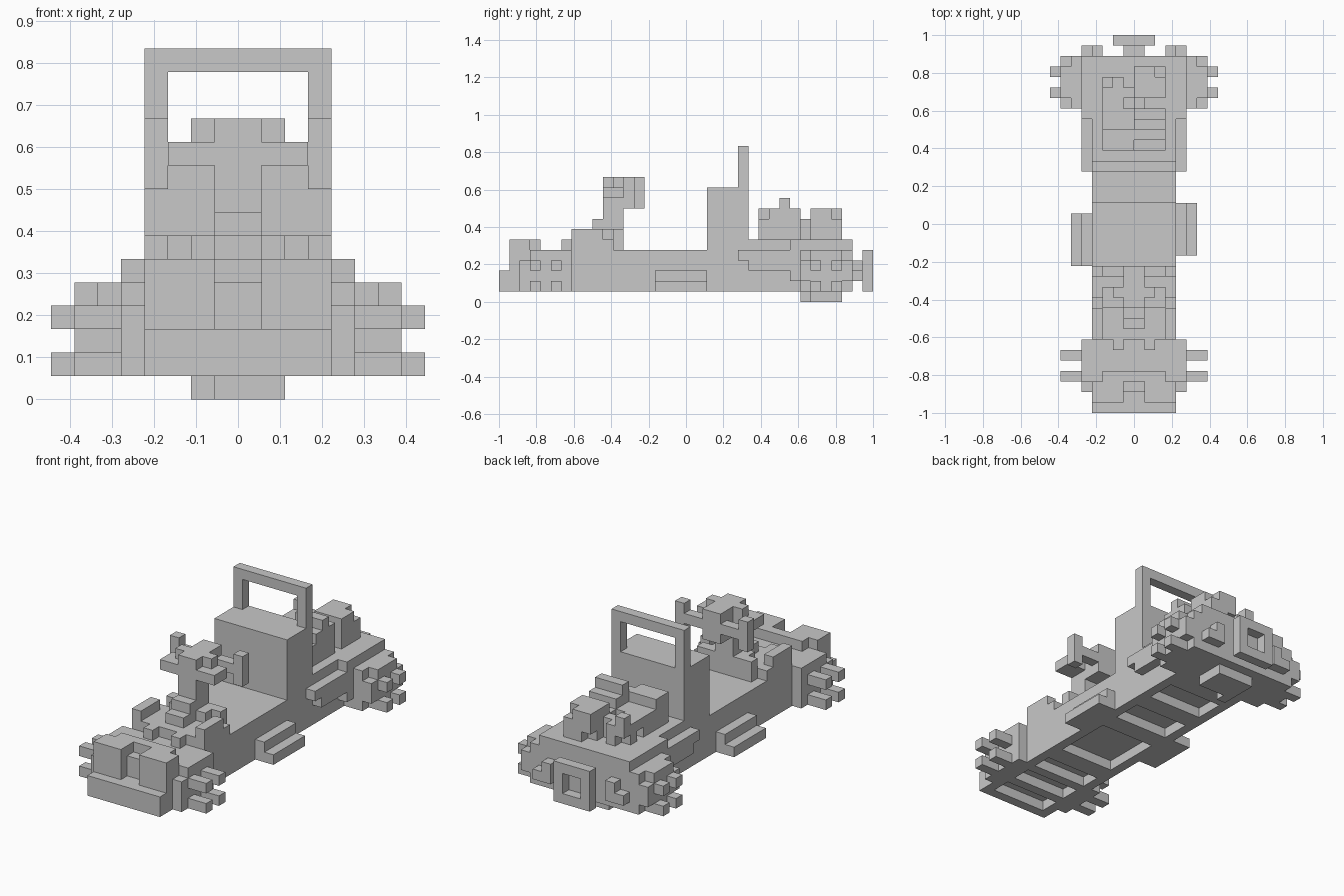
import bpy
import bmesh
from mathutils import Matrix, Vector

UNIT = 1 / 18  # size of one block

cube = bpy.data.objects.get("Cube")
if cube:
    bpy.data.objects.remove(cube, do_unlink=True)

grey = bpy.data.materials.new("plain_grey")
grey.use_nodes = True
colour = (0.58, 0.58, 0.58, 1)
grey.diffuse_color = colour
for node in grey.node_tree.nodes:
    if node.type == "BSDF_PRINCIPLED":
        node.inputs["Base Color"].default_value = colour


def part(name, *blocks, mirror=False):
    """One object made of blocks, each given as x range, y range, z range."""
    bm = bmesh.new()
    for x, y, z in blocks:
        sides = [x, (-x[1], -x[0])] if mirror else [x]
        for side in sides:
            low = Vector((side[0], y[0], z[0])) * UNIT
            high = Vector((side[1], y[1], z[1])) * UNIT
            size = Matrix.Diagonal((*(high - low), 1))
            place = Matrix.Translation((low + high) / 2)
            bmesh.ops.create_cube(bm, size=1, matrix=place @ size)
    mesh = bpy.data.meshes.new(name)
    bm.to_mesh(mesh)
    bm.free()
    mesh.materials.append(grey)
    obj = bpy.data.objects.new(name, mesh)
    bpy.context.scene.collection.objects.link(obj)
    return obj


# Widths centred on the middle line
WIDE, FULL, INNER, NARROW, CORE = [(-w, w) for w in (5, 4, 3, 2, 1)]

# Hull and underside frame with sunken panels
part("hull", (FULL, (-16, 16), (2, 5)))
part("frame_rails", ((3, 4), (-18, 16), (1, 2)), mirror=True)
panels = [(-17, -15), (-14, -12), (-11, -9), (-7, -1), (1, 4), (6, 9)]
starts = [-18] + [p[1] for p in panels]
ends = [p[0] for p in panels] + [16]
part("frame_crossbars", *[(INNER, span, (1, 2)) for span in zip(starts, ends)])

# Nose
part("front_bumper", (FULL, (-18, -17), (1, 3)), (FULL, (-17, -16), (2, 3)))
part("front_lamps", ((1, 4), (-17, -15), (2, 6)), mirror=True)
part("lamp_bridge", (INNER, (-15, -14), (5, 6)))

# Cowl tray with side walls, front teeth and a stepped turret base
part("cowl", (FULL, (-11, -7), (5, 6)))
part("cowl_walls", ((3, 4), (-11, -8), (6, 7)), mirror=True)
part("cowl_teeth", ((1, 2), (-12, -11), (5, 6)), mirror=True)
part("turret_base", (INNER, (-7, -6), (5, 7)), (NARROW, (-8, -7), (6, 7)),
     (CORE, (-10, -8), (6, 7)), (CORE, (-9, -8), (7, 8)))

# Turret on its column
part("turret_column", (CORE, (-8, -6), (6, 9)))
part("turret_head", (CORE, (-8, -4), (9, 12)), (NARROW, (-7, -6), (11, 12)),
     (INNER, (-8, -6), (10, 11)))
part("turret_rear_bar", (INNER, (-5, -4), (10, 11)))
part("turret_poles", ((3, 4), (-5, -4), (9, 12)), mirror=True)

# Cabin and roll bar
part("cabin", (FULL, (2, 6), (5, 11)))
part("roll_bar_posts", ((3, 4), (5, 6), (11, 15)), mirror=True)
part("roll_bar_top", (INNER, (5, 6), (14, 15)))

# Rear body and fenders
part("rear_deck", (FULL, (6, 16), (5, 6)))
part("rear_body", (WIDE, (10, 16), (2, 6)), (WIDE, (11, 16), (1, 2)))
part("rear_fenders", ((4, 5), (5, 6), (4, 5)), ((4, 5), (6, 10), (3, 5)),
     mirror=True)
part("belly_plate", ((-2, -1), (11, 15), (0, 1)), ((-1, 2), (12, 15), (0, 1)))

# Cargo on the rear deck
part("cargo_base", (INNER, (7, 11), (6, 8)))
part("cargo_top", ((-3, 0), (7, 9), (8, 9)), ((0, 3), (8, 11), (8, 9)),
     ((0, 3), (9, 10), (9, 10)))
part("cargo_block", ((0, 3), (12, 14), (6, 9)), ((0, 2), (14, 15), (7, 9)),
     ((1, 3), (14, 15), (6, 8)), ((0, 1), (11, 12), (6, 8)))
part("cargo_cross", ((-3, 0), (12, 13), (6, 8)), ((-2, -1), (11, 14), (6, 8)),
     ((-3, -2), (13, 14), (7, 9)), ((-3, -2), (11, 12), (7, 8)))

# Wheels with their hub lugs
part("front_wheels", ((4, 5), (-16, -11), (1, 4)), ((4, 5), (-15, -11), (4, 5)),
     mirror=True)
part("rear_wheels", ((5, 6), (11, 16), (1, 5)), ((6, 7), (11, 16), (2, 4)),
     ((6, 7), (12, 15), (1, 5)), mirror=True)
for name, reach, rows in (("front", (5, 7), (-15, -13)), ("rear", (7, 8), (12, 14))):
    lugs = [(reach, (y, y + 1), (z, z + 1)) for y in rows for z in (1, 3)]
    part(name + "_wheel_lugs", *lugs, mirror=True)

# Side steps, staggered along the hull
part("left_step", ((4, 5), (-3, 2), (1, 3)), ((5, 6), (-3, 2), (1, 2)))
part("right_step", ((-5, -4), (-4, 1), (1, 3)), ((-6, -5), (-4, 1), (1, 2)))

# Tail lamps and the square rear ring
part("tail_lamps", ((3, 4), (16, 17), (2, 4)), ((4, 5), (16, 17), (2, 3)),
     mirror=True)
part("rear_link", (CORE, (16, 17), (2, 4)))
part("rear_ring_sides", ((1, 2), (17, 18), (1, 5)), mirror=True)
part("rear_ring_bars", (CORE, (17, 18), (1, 2)), (CORE, (17, 18), (4, 5)))
